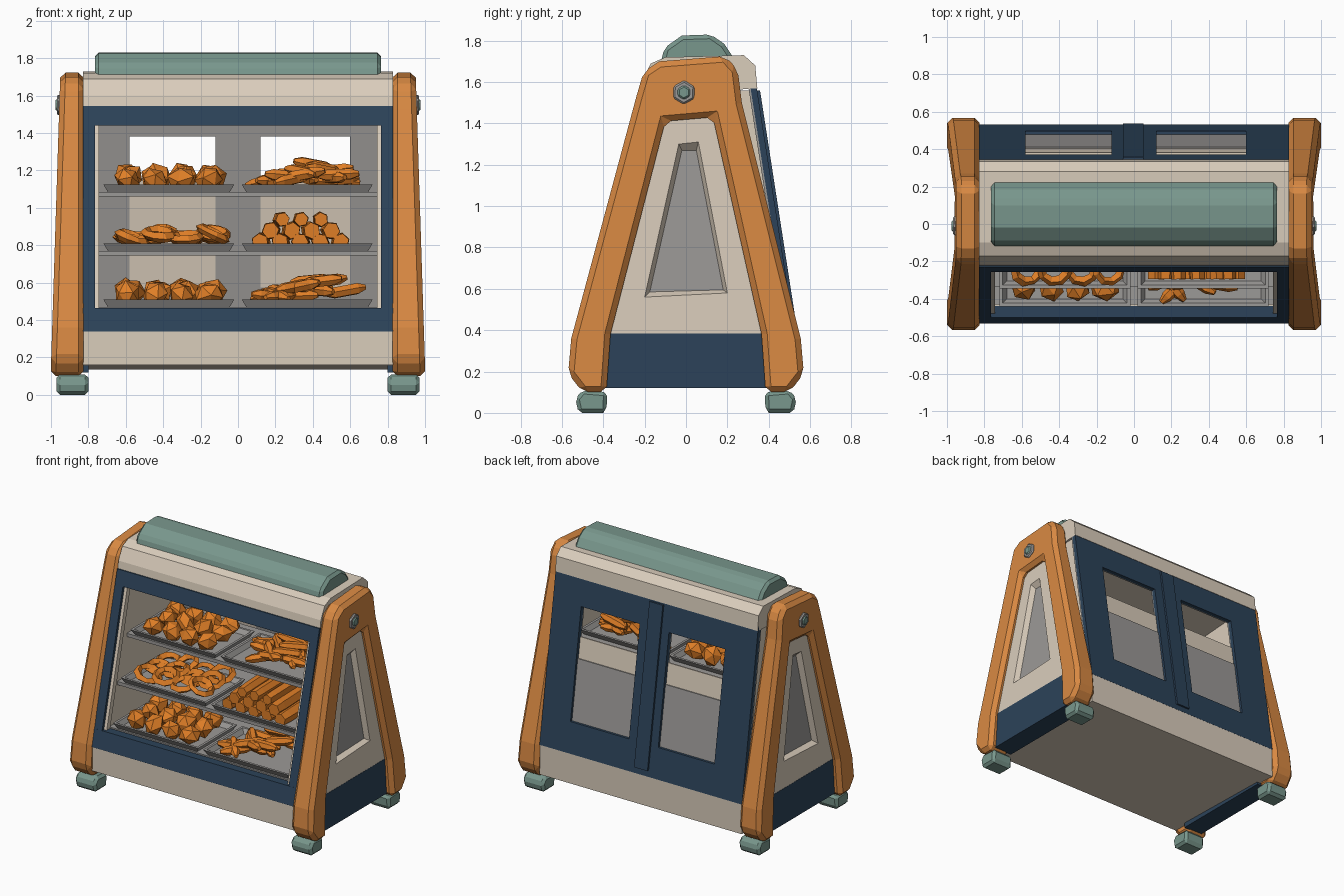
import bpy, bmesh, math, random
from mathutils import Vector, Matrix, Euler

if "Cube" in bpy.data.objects:
    bpy.data.objects.remove(bpy.data.objects["Cube"])

random.seed(4)


def material(name, rgb):
    m = bpy.data.materials.new(name)
    m.diffuse_color = (*rgb, 1)
    m.use_nodes = True
    m.node_tree.nodes["Principled BSDF"].inputs["Base Color"].default_value = m.diffuse_color
    return m


ORANGE = material("frame orange", (0.69, 0.25, 0.055))
CREAM = material("cream", (0.70, 0.61, 0.50))
NAVY = material("navy", (0.025, 0.055, 0.10))
TEAL = material("sage teal", (0.19, 0.31, 0.265))
GREY = material("tray grey", (0.33, 0.32, 0.31))
BREAD = material("baked orange", (0.74, 0.21, 0.02))


def finish(bm, name, mat, bevel=0):
    bmesh.ops.recalc_face_normals(bm, faces=bm.faces)
    me = bpy.data.meshes.new(name)
    bm.to_mesh(me)
    bm.free()
    me.materials.append(mat)
    ob = bpy.data.objects.new(name, me)
    bpy.context.collection.objects.link(ob)
    if bevel:
        mod = ob.modifiers.new("bevel", 'BEVEL')
        mod.width, mod.segments = bevel, 1
        mod.limit_method, mod.angle_limit = 'ANGLE', math.radians(35)
    return ob


def prism(name, pts, x0, x1, mat, bevel=0, lean=0):
    """Side profile of (y, z) points extruded from x0 to x1; the x1 face leans with height."""
    bm = bmesh.new()
    s = 1 if x1 > 0 else -1
    a = [bm.verts.new((x0, y, z)) for y, z in pts]
    b = [bm.verts.new((x1 - s * lean * z, y, z)) for y, z in pts]
    bm.faces.new(a)
    bm.faces.new(b)
    for i in range(len(pts)):
        j = (i + 1) % len(pts)
        bm.faces.new((a[i], a[j], b[j], b[i]))
    return finish(bm, name, mat, bevel)


def front_y(z):
    return -0.52 + 0.25 * (z - 0.34)


def back_y(z):
    return 0.53 - 0.155 * (z - 0.36)


def bar(name, fy, x0, x1, z0, z1, near, far, mat):
    """Flat bar lying on the sloping front or back plane."""
    prism(name, [(fy(z0) + near, z0), (fy(z1) + near, z1), (fy(z1) + far, z1), (fy(z0) + far, z0)],
          x0, x1, mat)


# Side A-frames, panels, feet and bolts
frame = [(-.50, .10), (-.57, .19), (-.555, .36), (-.24, 1.53), (-.205, 1.65), (-.13, 1.70),
         (.19, 1.725), (.25, 1.66), (.27, 1.5), (.555, .36), (.57, .19), (.50, .10),
         (.385, .10), (.365, .38), (.13, 1.43), (-.10, 1.41), (-.365, .38), (-.385, .10)]
outer = [(-.37, .37), (-.105, 1.43), (.135, 1.44), (.37, .37)]
rim = [(-.20, .56), (-.035, 1.30), (.06, 1.31), (.20, .58)]
recess = [(-.175, .585), (-.02, 1.27), (.05, 1.27), (.18, .595)]
for s, side in ((-1, "left"), (1, "right")):
    prism("a_frame_" + side, frame, s * .825, s * 1.005, ORANGE, .028, .032)
    bm = bmesh.new()
    rings = [[bm.verts.new((s * (x - .03 * z), y, z)) for y, z in loop]
             for loop, x in ((outer, .96), (rim, .96), (recess, .925))]
    for r, q in zip(rings, rings[1:]):
        for i in range(4):
            j = (i + 1) % 4
            bm.faces.new((r[i], r[j], q[j], q[i]))
    bm.faces.new(rings[2])
    ob = finish(bm, "side_panel_" + side, CREAM)
    ob.data.materials.append(GREY)
    ob.data.polygons[8].material_index = 1
    if ob.data.polygons[0].normal.x * s < 0:
        ob.data.flip_normals()
    prism("side_skirt_" + side, [(-.40, .12), (-.375, .385), (.375, .385), (.40, .12)],
          s * .80, s * .95, NAVY)
    for e, end in ((-1, "front"), (1, "back")):
        prism("foot_%s_%s" % (end, side), [(e * .385, .01), (e * .38, .10), (e * .50, .11),
              (e * .535, .07), (e * .52, 0), (e * .40, 0)], s * .80, s * .97, TEAL, .025)
    for nm, r, x1, mat in (("bolt_ring_", .058, .968, GREY), ("bolt_", .035, .976, TEAL)):
        pts = [(-.01 + r * math.cos(a * math.pi / 3 + .5), 1.55 + r * math.sin(a * math.pi / 3 + .5))
               for a in range(6)]
        prism(nm + side, pts, s * .93, s * x1, mat, .008)

# Base, top cap and roof pod
prism("base", [(-.525, .16), (-.525, .34), (-.48, .46), (.50, .46), (.53, .36), (.53, .135)],
      -.83, .83, CREAM)
prism("top_cap", [(-.225, 1.53), (-.215, 1.60), (-.17, 1.69), (-.10, 1.72), (.28, 1.73), (.335, 1.68),
                  (.345, 1.57)], -.83, .83, CREAM)
prism("roof_pod", [(-.125, 1.68), (-.105, 1.765), (-.02, 1.825), (.12, 1.83), (.185, 1.785), (.235, 1.71)],
      -.765, .765, TEAL, .02)

# Front window frame with cream inner lining
bar("front_frame_top", front_y, -.83, .83, 1.44, 1.545, -.012, .05, NAVY)
bar("front_frame_bottom", front_y, -.83, .83, .34, .465, -.012, .05, NAVY)
for s in (-1, 1):
    bar("front_frame_upright", front_y, s * .765, s * .83, .40, 1.5, -.011, .05, NAVY)
    bar("front_lining", front_y, s * .742, s * .765, .465, 1.44, .01, .05, CREAM)
    prism("inner_wall", [(front_y(.4) + .03, .4), (front_y(1.56) + .03, 1.56),
                         (back_y(1.56) - .03, 1.56), (back_y(.4) - .03, .4)], s * .755, s * .82, CREAM)

# Back wall with two windows: navy outside, grey inside
bars = [(-.83, .83, 1.38, 1.60, 0), (-.83, .83, .355, .575, 0), (-.83, -.58, .575, 1.38, 0),
        (-.12, .12, .575, 1.38, 0), (.60, .83, .575, 1.38, 0)]
for x0, x1, z0, z1, o in bars:
    bar("back_wall", back_y, x0, x1, z0, z1, -.03, 0, NAVY)
    bar("back_wall_lining", back_y, x0, x1, z0, z1, -.04, -.03, GREY)
bar("sliding_door_edge", back_y, -.06, .05, .40, 1.56, 0, .014, NAVY)
for x0, x1 in ((-.58, -.12), (.12, .60)):
    bar("back_shutter", back_y, x0, x1, .575, 1.16, -.035, -.025, CREAM)
    bar("back_shutter_pane", back_y, x0, x1, .575, 1.01, -.025, -.018, GREY)

# Shelves and trays


def tray(x0, x1, y0, y1, z):
    bm = bmesh.new()
    loops = []
    for d, h in ((.03, -.05), (0, 0), (.018, 0), (.04, -.032)):
        loops.append([bm.verts.new(p) for p in ((x0 + d, y0 + d, z + h), (x1 - d, y0 + d, z + h),
                                                (x1 - d, y1 - d, z + h), (x0 + d, y1 - d, z + h))])
    for a, b in zip(loops, loops[1:]):
        for i in range(4):
            j = (i + 1) % 4
            bm.faces.new((a[i], a[j], b[j], b[i]))
    bm.faces.new(loops[0])
    bm.faces.new(loops[3])
    finish(bm, "tray", GREY)


SHELVES = [(1.125, -.235), (.81, -.345), (.51, -.44)]
for z, y in SHELVES:
    prism("shelf", [(y + .01, z - .065), (y + .01, z - .04), (.34, z - .04), (.34, z - .065)],
          -.755, .755, GREY)
    for x0, x1 in ((-.72, -.02), (.02, .72)):
        tray(x0, x1, y, y + .46, z)

# Baked goods: lumps, sticks and rings gathered into one mesh per tray


def lump(bm, pos, scale, rot):
    m = Matrix.LocRotScale(Vector(pos), Euler(rot), Vector(scale))
    r = bmesh.ops.create_icosphere(bm, subdivisions=1, radius=1)
    for v in r["verts"]:
        v.co = m @ (v.co * random.uniform(.88, 1.08))


def stick(bm, pos, length, r, rot, taper=.75):
    m = Matrix.LocRotScale(Vector(pos), Euler(rot), None)
    rings = [[bm.verts.new(m @ Vector((r * k * math.cos(a * math.pi / 3), t * length,
                                       r * k * math.sin(a * math.pi / 3)))) for a in range(6)]
             for t, k in ((-.5, taper), (-.3, 1), (.3, 1), (.5, taper))]
    for a, b in zip(rings, rings[1:]):
        for i in range(6):
            bm.faces.new((a[i], a[i - 1], b[i - 1], b[i]))
    bm.faces.new(rings[0])
    bm.faces.new(rings[3])


def ring(bm, pos, R, r, rot):
    m = Matrix.LocRotScale(Vector(pos), Euler(rot), None)
    rows = []
    for i in range(9):
        u = i * math.tau / 9
        q = r * random.uniform(.85, 1.15)
        rows.append([bm.verts.new(m @ Vector(((R + q * math.cos(v)) * math.cos(u),
                                              (R + q * math.cos(v)) * math.sin(u), q * math.sin(v))))
                     for v in (0, math.pi / 2, math.pi, math.pi * 1.5)])
    for i in range(9):
        for j in range(4):
            bm.faces.new((rows[i - 1][j - 1], rows[i][j - 1], rows[i][j], rows[i - 1][j]))


for z, y in (SHELVES[0], SHELVES[2]):
    # round rolls on the left
    bm = bmesh.new()
    for row in range(3):
        for k in range(4):
            lump(bm, (-.59 + k * .145 + .02 * (row % 2), y + .10 + row * .13, z + .025 + .015 * (row > 0)),
                 (.082, .075, .068), [random.uniform(0, 3) for _ in range(3)])
    finish(bm, "rolls", BREAD)
    # heap of pastry sticks on the right, highest right of centre
    bm = bmesh.new()
    for k in range(22):
        x = .14 + .46 * random.random()
        lift = max(0, .11 - abs(x - .43) * .4) * random.random()
        stick(bm, (x, y + .09 + .28 * random.random(), z + .012 + lift), .22, .032,
              (random.uniform(-.2, .2), random.uniform(-.2, .2), random.uniform(.5, 2.4)), .45)
    finish(bm, "pastry_heap", BREAD)

z, y = SHELVES[1]
bm = bmesh.new()
for row in range(3):
    for k in range(4):
        ring(bm, (-.57 + k * .145, y + .11 + row * .12, z + .03 + .02 * (k % 2)), .075, .025,
             (random.uniform(.1, .4), random.uniform(-.3, .3), random.random()))
finish(bm, "twisted_rings", BREAD)
bm = bmesh.new()
for layer, count in ((0, 5), (1, 4), (2, 3)):
    for k in range(count):
        stick(bm, (.335 + (k - (count - 1) / 2) * .105, y + .23, z + .008 + layer * .06),
              .36, .05 if layer < 2 else .042, (0, random.random(), random.uniform(-.05, .05)), .9)
finish(bm, "bread_sticks", BREAD)
